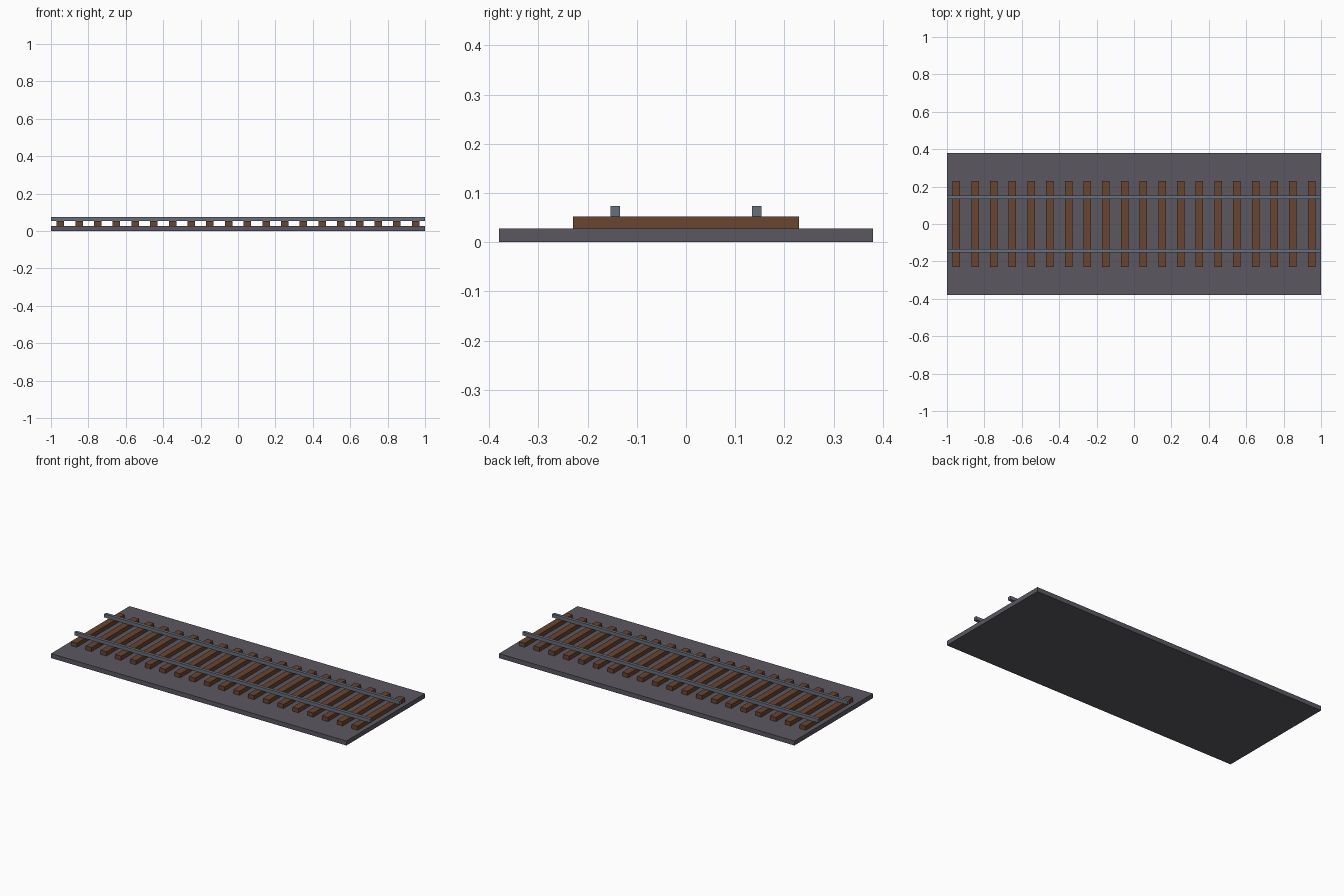
import bpy

if "Cube" in bpy.data.objects:
    bpy.data.objects.remove(bpy.data.objects["Cube"])


def material(name, rgb):
    mat = bpy.data.materials.new(name)
    mat.diffuse_color = (*rgb, 1)
    mat.use_nodes = True
    mat.node_tree.nodes["Principled BSDF"].inputs["Base Color"].default_value = mat.diffuse_color
    return mat


def box(name, x, y, z0, z1, size_x, size_y, mat):
    """Box centred at x, y and spanning z0 to z1."""
    bpy.ops.mesh.primitive_cube_add(size=1, location=(x, y, (z0 + z1) / 2))
    obj = bpy.context.object
    obj.name = name
    obj.scale = (size_x, size_y, z1 - z0)
    bpy.ops.object.transform_apply(location=False, rotation=False, scale=True)
    obj.data.materials.append(mat)
    return obj


bed_grey = material("bed_grey", (0.105, 0.095, 0.12))
wood = material("tie_wood", (0.14, 0.06, 0.03))
steel = material("rail_steel", (0.14, 0.16, 0.2))

BED_TOP, TIE_TOP, RAIL_TOP = 0.0275, 0.0525, 0.0735

# Flat track bed
box("track_bed", 0, 0, 0, BED_TOP, 2.0, 0.76, bed_grey)

# Twenty evenly spaced wooden ties
for i in range(20):
    box(f"tie_{i + 1}", -0.95 + 0.1 * i, 0, BED_TOP, TIE_TOP, 0.04, 0.46, wood)

# Two steel rails on top of the ties
for side, name in ((-1, "front_rail"), (1, "back_rail")):
    box(name, 0, side * 0.144, TIE_TOP, RAIL_TOP, 2.0, 0.019, steel)
